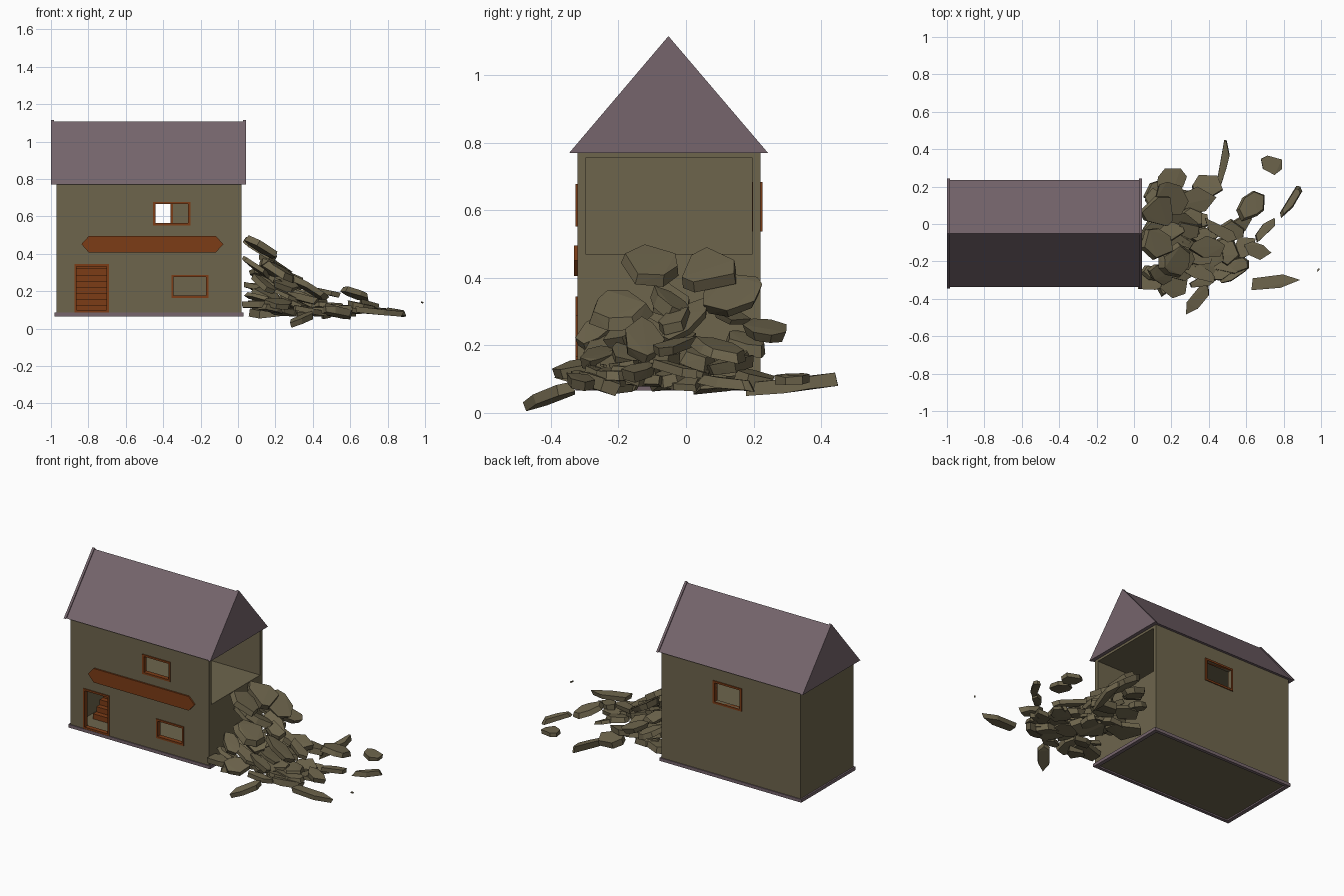
import bpy, bmesh, math, random
from mathutils import Vector, Matrix

if "Cube" in bpy.data.objects:
    bpy.data.objects.remove(bpy.data.objects["Cube"])

random.seed(11)


def material(name, rgb):
    m = bpy.data.materials.new(name)
    m.diffuse_color = (*rgb, 1)
    m.use_nodes = True
    m.node_tree.nodes["Principled BSDF"].inputs["Base Color"].default_value = m.diffuse_color
    return m


STONE = material("stone", (0.155, 0.13, 0.073))
ROOF = material("roof_purple", (0.18, 0.13, 0.15))
WOOD = material("wood", (0.20, 0.045, 0.008))


def finish(name, bm, mat):
    bmesh.ops.recalc_face_normals(bm, faces=bm.faces)
    me = bpy.data.meshes.new(name)
    bm.to_mesh(me)
    bm.free()
    ob = bpy.data.objects.new(name, me)
    bpy.context.collection.objects.link(ob)
    if mat:
        me.materials.append(mat)
    return ob


def add_box(bm, x0, x1, y0, y1, z0, z1):
    m = Matrix.Translation(((x0 + x1) / 2, (y0 + y1) / 2, (z0 + z1) / 2))
    bmesh.ops.create_cube(bm, size=1, matrix=m @ Matrix.Diagonal((x1 - x0, y1 - y0, z1 - z0, 1)))


def boxes(name, mat, *dims):
    bm = bmesh.new()
    for d in dims:
        add_box(bm, *d)
    return finish(name, bm, mat)


def add_prism(bm, points, offset):
    vs = [bm.verts.new(p) for p in points]
    f = bm.faces.new(vs)
    r = bmesh.ops.extrude_face_region(bm, geom=[f], use_keep_orig=True)
    moved = [v for v in r["geom"] if isinstance(v, bmesh.types.BMVert)]
    bmesh.ops.translate(bm, vec=offset, verts=moved)


# House shell: two rooms, door and windows cut out, upper right end torn open
house = boxes("house_walls", STONE, (-0.97, 0.02, -0.322, 0.22, 0.075, 0.772))
cuts = [
    (-0.945, -0.005, -0.298, 0.197, 0.09, 0.45),    # ground floor room
    (-0.945, 0.20, -0.298, 0.197, 0.47, 0.755),     # upper room
    (-0.865, -0.70, -0.40, -0.20, 0.09, 0.335),     # doorway
    (-0.345, -0.17, -0.40, -0.20, 0.175, 0.277),    # lower window
    (-0.442, -0.265, -0.40, -0.20, 0.562, 0.667),   # upper window
    (-0.54, -0.36, 0.10, 0.40, 0.55, 0.672),        # back window
]
bpy.context.view_layer.objects.active = house
for c in cuts:
    cutter = boxes("cutter", None, c)
    cutter.hide_render = True
    mod = house.modifiers.new("cut", 'BOOLEAN')
    mod.operation, mod.solver, mod.object = 'DIFFERENCE', 'EXACT', cutter
    bpy.ops.object.modifier_apply(modifier=mod.name)
    bpy.data.objects.remove(cutter)

# Plinth rim around the foot of the walls
boxes("plinth_rim", ROOF,
      (-0.98, 0.03, -0.328, -0.308, 0.066, 0.086), (-0.98, 0.03, 0.206, 0.226, 0.066, 0.086),
      (-0.98, -0.955, -0.308, 0.206, 0.066, 0.086), (0.005, 0.03, -0.308, 0.206, 0.066, 0.086))

# Gable roof with slightly raised end bands
bm = bmesh.new()
for x0, x1, g in ((-0.985, 0.028, 0), (-1.0, -0.985, 0.008), (0.028, 0.043, 0.008)):
    add_prism(bm, [(x0, -0.338 - g, 0.77), (x0, 0.235 + g, 0.77), (x0, -0.052, 1.108 + g)],
              (x1 - x0, 0, 0))
finish("roof", bm, ROOF)


# Door and window frames
def frame(name, x0, x1, z0, z1, y0, y1, w=0.012):
    boxes(name, WOOD, (x0, x0 + w, y0, y1, z0, z1), (x1 - w, x1, y0, y1, z0, z1),
          (x0 + w, x1 - w, y0, y1, z0, z0 + w), (x0 + w, x1 - w, y0, y1, z1 - w, z1))


frame("door_frame", -0.875, -0.69, 0.087, 0.345, -0.328, -0.298)
frame("lower_window_frame", -0.356, -0.158, 0.165, 0.288, -0.328, -0.298)
frame("upper_window_frame", -0.454, -0.254, 0.552, 0.678, -0.328, -0.298)
frame("back_window_frame", -0.552, -0.348, 0.538, 0.684, 0.195, 0.226)

# Staircase behind the doorway
boxes("stairs", WOOD, *[(-0.90, -0.66, -0.19 + 0.033 * i, 0.19, 0.09 + 0.033 * i, 0.123 + 0.033 * i)
                        for i in range(10)])

# Blank sign board with tapered ends
bm = bmesh.new()
sign = [(-0.837, 0.452), (-0.797, 0.496), (-0.12, 0.496), (-0.078, 0.452), (-0.12, 0.406), (-0.797, 0.406)]
add_prism(bm, [(x, -0.332, z) for x, z in sign], (0, 0.014, 0))
finish("sign_board", bm, WOOD)


# Rubble: irregular bevel-edged stone slabs
def shard(bm, centre, length, width, thick, heading, tilt, roll=0.0):
    m = (Matrix.Translation(centre) @ Matrix.Rotation(heading, 4, 'Z')
         @ Matrix.Rotation(tilt, 4, 'Y') @ Matrix.Rotation(roll, 4, 'X'))
    n = random.randint(5, 7)
    pts = []
    for i in range(n):
        a = math.tau * (i + random.uniform(-0.3, 0.3)) / n
        r = random.uniform(0.8, 1.1)
        pts.append((math.cos(a) * length / 2 * r, math.sin(a) * width / 2 * r))
    verts = []
    for z, s in ((-0.5, random.uniform(0.75, 1)), (0.5, random.uniform(0.75, 1))):
        for x, y in pts:
            p = m @ Vector((x * s, y * s, z * thick * random.uniform(0.8, 1.2)))
            p.x, p.z = max(p.x, 0.022), max(p.z, 0.0)
            verts.append(bm.verts.new(p))
    bmesh.ops.convex_hull(bm, input=verts)


bm = bmesh.new()
# Heap leaning on the torn end wall
for i in range(58):
    x = 0.10 + 0.50 * random.random() ** 1.25
    y = -0.06 + random.uniform(-1, 1) * (0.27 if x < 0.45 else 0.22)
    side = max(0.0, abs(y + 0.05) - 0.12)
    top = max(0.12, 0.42 - 0.46 * x - 1.1 * side)
    low = max(0.085, 0.24 - 1.1 * x)
    z = low + (top - low) * random.random() if top > low else top
    shard(bm, (x, y, z), random.uniform(0.16, 0.27), random.uniform(0.08, 0.17),
          random.uniform(0.02, 0.04), random.uniform(-0.7, 0.7),
          random.uniform(0.15, 0.65) if z > 0.14 else random.uniform(-0.05, 0.25),
          random.uniform(-0.3, 0.3))
# Large slabs on top of the heap
for x, y, z in ((0.12, -0.10, 0.44), (0.13, 0.06, 0.42), (0.20, 0.14, 0.34), (0.22, -0.2, 0.31)):
    shard(bm, (x, y, z), 0.25, 0.2, 0.035, random.uniform(-0.3, 0.3), 0.55)
# Stray pieces: centre, length, width, thickness, heading, tilt
for c, l, w, t, h, k in (
        ((0.48, 0.33, 0.085), 0.31, 0.05, 0.04, 1.4, -0.12),
        ((0.74, 0.32, 0.10), 0.17, 0.13, 0.025, -0.3, 0.1),
        ((0.84, 0.12, 0.09), 0.24, 0.06, 0.03, 1.0, 0.1),
        ((0.70, -0.03, 0.13), 0.24, 0.06, 0.03, 0.8, 0.2),
        ((0.62, 0.10, 0.19), 0.22, 0.15, 0.03, 0.6, 0.3),
        ((0.74, -0.31, 0.09), 0.36, 0.11, 0.03, 0.15, 0.1),
        ((0.34, -0.40, 0.05), 0.20, 0.08, 0.03, 0.9, -0.3),
        ((0.20, 0.24, 0.24), 0.22, 0.14, 0.03, 0.2, 0.3),
        ((0.65, -0.14, 0.12), 0.20, 0.10, 0.03, -0.3, 0.2),
        ((0.17, -0.32, 0.11), 0.16, 0.12, 0.03, 0.6, 0.2),
        ((0.985, -0.245, 0.14), 0.03, 0.012, 0.008, 1.0, 0.2)):
    shard(bm, c, l, w, t, h, k)
finish("rubble", bm, STONE)
